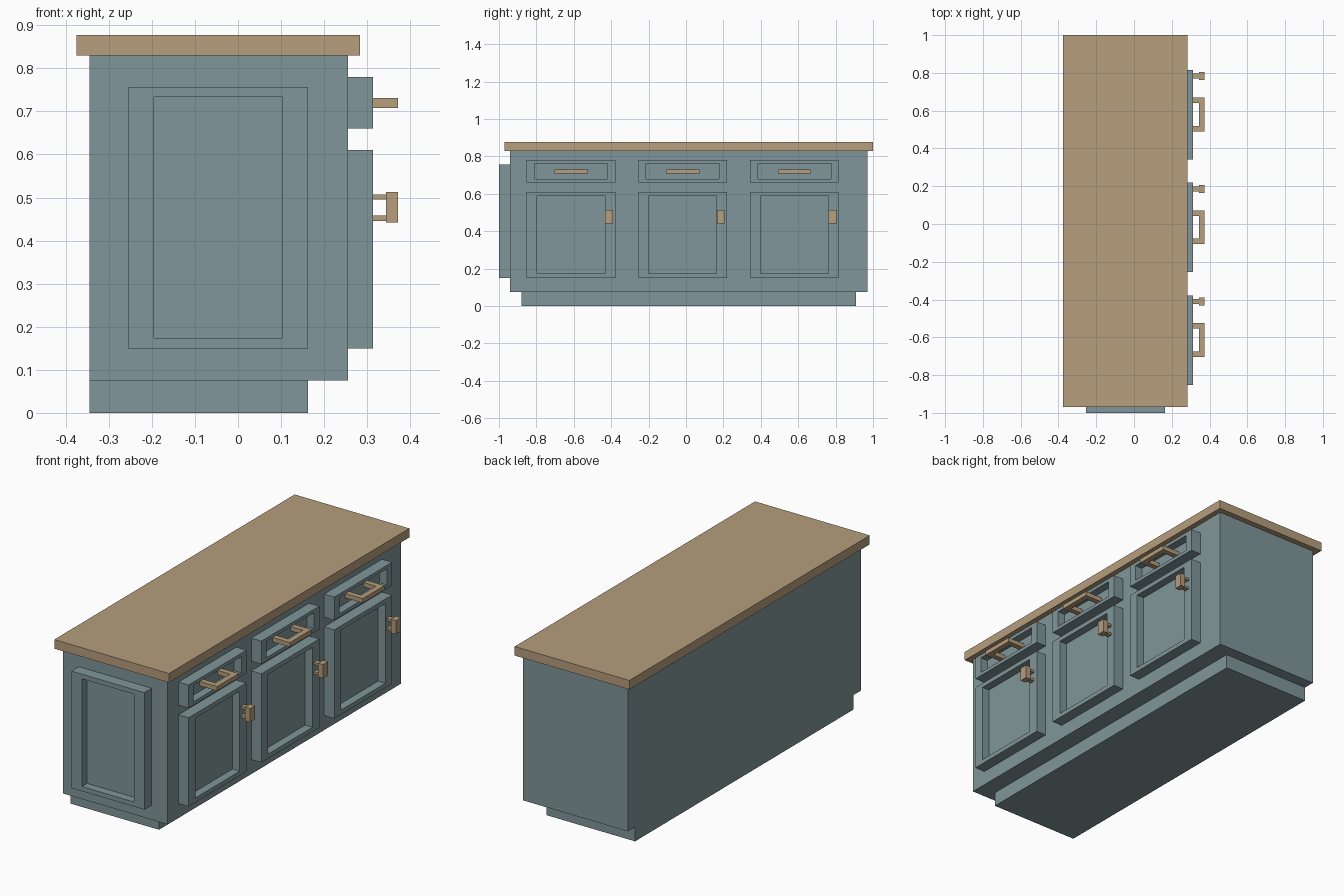
import bpy, bmesh
from mathutils import Vector

cube = bpy.data.objects.get("Cube")
if cube:
    bpy.data.objects.remove(cube, do_unlink=True)


def material(name, color):
    m = bpy.data.materials.new(name)
    m.use_nodes = True
    m.diffuse_color = color
    m.node_tree.nodes["Principled BSDF"].inputs["Base Color"].default_value = color
    return m


paint = material("grey teal paint", (0.216, 0.305, 0.319, 1))
wood = material("light wood", (0.468, 0.342, 0.205, 1))


def add_box(bm, lo, hi):
    lo, hi = Vector(lo), Vector(hi)
    verts = bmesh.ops.create_cube(bm, size=1)["verts"]
    for v in verts:
        v.co = (lo + hi) / 2 + v.co * (hi - lo)


def finish(bm, name, mat):
    mesh = bpy.data.meshes.new(name)
    bm.to_mesh(mesh)
    bm.free()
    mesh.materials.append(mat)
    ob = bpy.data.objects.new(name, mesh)
    bpy.context.collection.objects.link(ob)
    return ob


def boxes(name, mat, *corners):
    bm = bmesh.new()
    for lo, hi in corners:
        add_box(bm, lo, hi)
    return finish(bm, name, mat)


def framed_panel(name, lo, hi, normal, margins, depth):
    """Box whose face along normal has a rectangular recess inside a frame."""
    bm = bmesh.new()
    add_box(bm, lo, hi)
    bm.normal_update()
    n = Vector(normal)
    face = max(bm.faces, key=lambda f: f.normal.dot(n))
    center = face.calc_center_median()
    for sink in (0, depth):
        bmesh.ops.inset_individual(bm, faces=[face], thickness=0.005)
        for v in face.verts:
            for i in range(3):
                if n[i] == 0:
                    half = (hi[i] - lo[i]) / 2 - margins[i]
                    v.co[i] = center[i] + (half if v.co[i] > center[i] else -half)
                else:
                    v.co[i] = center[i] - n[i] * sink
    return finish(bm, name, paint)


# Carcass
boxes("plinth", paint, ((-0.345, -0.88, 0), (0.163, 0.91, 0.075)))
boxes("cabinet_body", paint, ((-0.345, -0.94, 0.075), (0.255, 0.97, 0.83)))
boxes("countertop", wood, ((-0.375, -0.97, 0.83), (0.283, 1.0, 0.877)))

# Decorative panel on the end
framed_panel("end_panel", (-0.255, -1.0, 0.15), (0.163, -0.94, 0.757),
             (0, -1, 0), (0.06, 0, 0.024), 0.043)

# Three bays, each with a drawer above a door
BACK, FACE, GRIP, TIP = 0.255, 0.313, 0.343, 0.372
DEPTH = 0.042
for i in range(3):
    y = -0.615 + i * 0.597
    n = i + 1
    framed_panel(f"drawer_front_{n}", (BACK, y - 0.237, 0.66), (FACE, y + 0.237, 0.78),
                 (1, 0, 0), (0, 0.042, 0.018), DEPTH)
    framed_panel(f"door_{n}", (BACK, y - 0.237, 0.15), (FACE, y + 0.237, 0.61),
                 (1, 0, 0), (0, 0.055, 0.023), DEPTH)
    # Drawer pull: bar with two legs reaching into the recess
    root = FACE - DEPTH
    boxes(f"drawer_pull_{n}", wood,
          ((GRIP, y - 0.088, 0.708), (TIP, y + 0.09, 0.731)),
          ((root, y - 0.088, 0.708), (GRIP, y - 0.059, 0.731)),
          ((root, y + 0.061, 0.708), (GRIP, y + 0.09, 0.731)))
    # Door knob: upright block on two posts
    boxes(f"door_knob_{n}", wood,
          ((GRIP, y + 0.183, 0.442), (TIP, y + 0.225, 0.513)),
          ((FACE, y + 0.191, 0.446), (GRIP, y + 0.217, 0.458)),
          ((FACE, y + 0.191, 0.495), (GRIP, y + 0.217, 0.507)))
